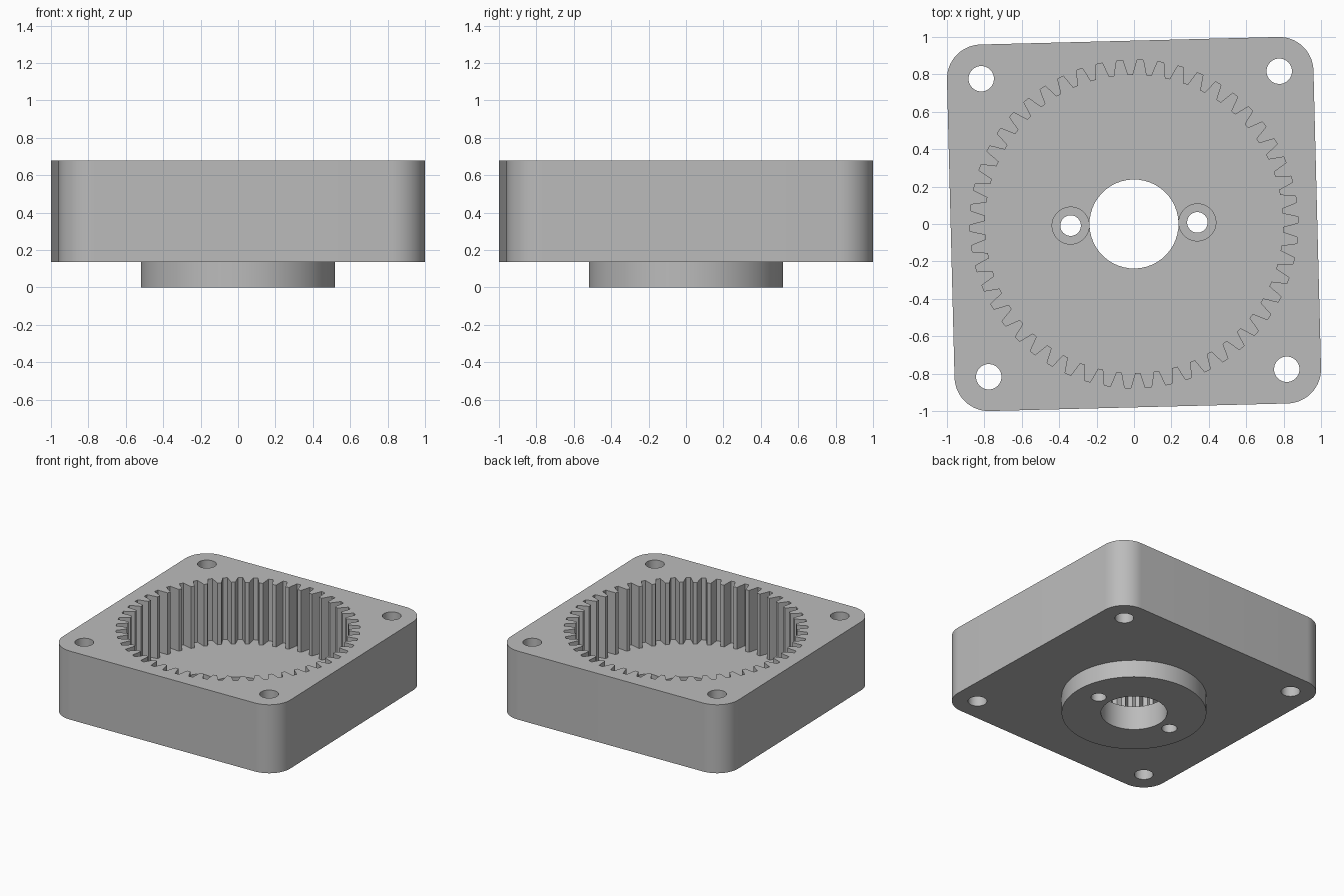
import bpy, bmesh
from math import pi, cos, sin, radians
from mathutils import Matrix

cube = bpy.data.objects.get("Cube")
if cube:
    bpy.data.objects.remove(cube, do_unlink=True)

TURN = Matrix.Rotation(radians(1.45), 4, 'Z')
TOP, FLOOR, BASE = 0.68, 0.19, 0.137
CORNER, TEETH = 0.797, 50
ROOT_R, TIP_R = 0.877, 0.797

grey = bpy.data.materials.new("plain grey")
grey.use_nodes = True
colour = (0.5, 0.5, 0.5, 1)
grey.diffuse_color = colour
grey.node_tree.nodes["Principled BSDF"].inputs["Base Color"].default_value = colour


def prism(name, outline, z0, z1):
    """Solid with the given plan outline between two heights."""
    bm = bmesh.new()
    face = bm.faces.new([bm.verts.new((x, y, z0)) for x, y in outline])
    moved = bmesh.ops.extrude_face_region(bm, geom=[face])["geom"]
    verts = [v for v in moved if isinstance(v, bmesh.types.BMVert)]
    bmesh.ops.translate(bm, verts=verts, vec=(0, 0, z1 - z0))
    bmesh.ops.recalc_face_normals(bm, faces=bm.faces)
    bm.transform(TURN)
    mesh = bpy.data.meshes.new(name)
    bm.to_mesh(mesh)
    bm.free()
    mesh.materials.append(grey)
    obj = bpy.data.objects.new(name, mesh)
    bpy.context.collection.objects.link(obj)
    return obj


def arc(cx, cy, r, start, sweep, n):
    return [(cx + r * cos(start + sweep * i / n), cy + r * sin(start + sweep * i / n))
            for i in range(n + 1)]


def circle(cx, cy, r, n=48):
    return arc(cx, cy, r, 0, 2 * pi, n)[:-1]


def combine(target, tool, operation):
    mod = target.modifiers.new(tool.name, 'BOOLEAN')
    mod.operation, mod.solver, mod.object = operation, 'EXACT', tool
    bpy.context.view_layer.objects.active = target
    bpy.ops.object.modifier_apply(modifier=mod.name)
    bpy.data.objects.remove(tool, do_unlink=True)


# Rounded square housing
corners = [(1, 1), (-1, 1), (-1, -1), (1, -1)]
outline = []
for i, (sx, sy) in enumerate(corners):
    outline += arc(sx * CORNER, sy * CORNER, 0.183, i * pi / 2, pi / 2, 16)
housing = prism("ring_gear_housing", outline, BASE, TOP)

# Round boss underneath
combine(housing, prism("boss", circle(0, 0, 0.52, 96), 0, 0.165), 'UNION')

# Toothed cavity: each groove narrows outward with curved flanks
flank = [(0.36, 0), (0.29, 0.3), (0.22, 0.65), (0.15, 1)]
profile = [(-a, h) for a, h in flank] + [(a, h) for a, h in reversed(flank)]
pitch = 2 * pi / TEETH
gear = []
for k in range(TEETH):
    for a, h in profile:
        r = TIP_R + (ROOT_R - TIP_R) * h
        gear.append((r * cos((k + a) * pitch), r * sin((k + a) * pitch)))
combine(housing, prism("gear_cavity", gear, FLOOR, TOP + 0.1), 'DIFFERENCE')

# Centre bore, corner holes and counterbored screw holes
holes = [(0, 0, 0.238, -0.1)]
holes += [(sx * CORNER, sy * CORNER, 0.068, -0.1) for sx, sy in corners]
for s in (-1, 1):
    holes += [(s * 0.339, 0, 0.055, -0.1), (s * 0.339, 0, 0.099, 0.09)]
for x, y, r, z in holes:
    combine(housing, prism("hole", circle(x, y, r), z, TOP + 0.1), 'DIFFERENCE')

bpy.ops.object.select_all(action='DESELECT')
housing.select_set(True)
bpy.context.view_layer.objects.active = housing
bpy.ops.object.shade_smooth_by_angle(angle=radians(20))
